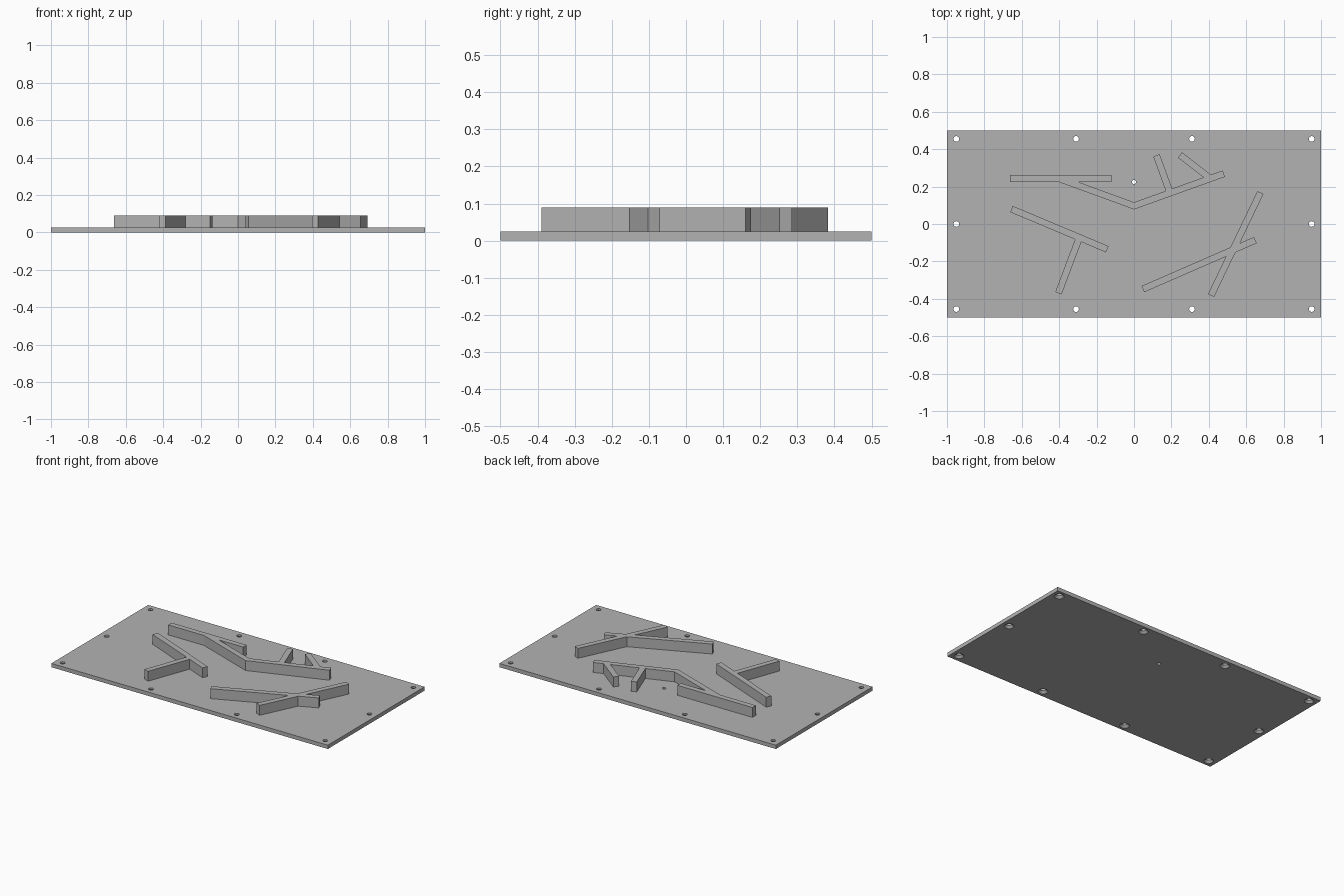
import bpy, bmesh, math
from mathutils import Vector

cube = bpy.data.objects.get("Cube")
if cube:
    bpy.data.objects.remove(cube)

PLATE_TOP, RIB_TOP, RIB_WIDTH = 0.025, 0.09, 0.036

grey = bpy.data.materials.new("plain grey")
grey.use_nodes = True
grey.diffuse_color = (0.45, 0.45, 0.45, 1)
grey.node_tree.nodes["Principled BSDF"].inputs["Base Color"].default_value = grey.diffuse_color


def make_object(name, bm):
    bmesh.ops.recalc_face_normals(bm, faces=bm.faces)
    mesh = bpy.data.meshes.new(name)
    bm.to_mesh(mesh)
    bm.free()
    mesh.materials.append(grey)
    obj = bpy.data.objects.new(name, mesh)
    bpy.context.collection.objects.link(obj)
    return obj


def boolean(target, tool, operation):
    """Combine two solids, bake the result and discard the tool."""
    mod = target.modifiers.new("boolean", 'BOOLEAN')
    mod.operation, mod.object, mod.solver = operation, tool, 'EXACT'
    bpy.context.view_layer.objects.active = target
    bpy.ops.object.modifier_apply(modifier=mod.name)
    bpy.data.objects.remove(tool)


def strip(name, path):
    """Straight or mitred wall following a centre line."""
    pts = [Vector(p) for p in path]
    dirs = [(b - a).normalized() for a, b in zip(pts, pts[1:])]
    left, right = [], []
    for i, p in enumerate(pts):
        d0, d1 = dirs[max(i - 1, 0)], dirs[min(i, len(dirs) - 1)]
        n0 = Vector((-d0.y, d0.x))
        n = (n0 + Vector((-d1.y, d1.x))).normalized()
        offset = n * (RIB_WIDTH / 2 / n.dot(n0))
        left.append(p + offset)
        right.append(p - offset)
    bm = bmesh.new()
    base = bm.faces.new([bm.verts.new((v.x, v.y, PLATE_TOP)) for v in left + right[::-1]])
    grown = bmesh.ops.extrude_face_region(bm, geom=[base], use_keep_orig=True)["geom"]
    bmesh.ops.translate(bm, vec=(0, 0, RIB_TOP - PLATE_TOP),
                        verts=[g for g in grown if isinstance(g, bmesh.types.BMVert)])
    return make_object(name, bm)


def rib_group(name, paths):
    body = strip(name, paths[0])
    for path in paths[1:]:
        boolean(body, strip("rib_branch", path), 'UNION')


def add_lathe(bm, x, y, profile, sides=24):
    """Closed turned solid from (radius, height) pairs."""
    rings = [[bm.verts.new((x + r * math.cos(2 * math.pi * i / sides),
                            y + r * math.sin(2 * math.pi * i / sides), z))
              for i in range(sides)] for r, z in profile]
    for a, b in zip(rings, rings[1:]):
        for i in range(sides):
            j = (i + 1) % sides
            bm.faces.new((a[i], a[j], b[j], b[i]))
    bm.faces.new(rings[0][::-1])
    bm.faces.new(rings[-1])


# Base plate
bm = bmesh.new()
bmesh.ops.create_cube(bm, size=1)
bmesh.ops.scale(bm, vec=(2, 1, PLATE_TOP), verts=bm.verts)
bmesh.ops.translate(bm, vec=(0, 0, PLATE_TOP / 2), verts=bm.verts)
plate = make_object("base_plate", bm)

# Screw holes, countersunk underneath, and one small plain hole
bm = bmesh.new()
spots = [(x, y) for x in (-0.95, -0.31, 0.31, 0.95) for y in (-0.455, 0.455)]
spots += [(-0.95, 0), (0.95, 0)]
for x, y in spots:
    add_lathe(bm, x, y, [(0.029, -0.01), (0.029, 0), (0.015, 0.014), (0.015, 0.04)])
add_lathe(bm, 0, 0.225, [(0.011, -0.01), (0.011, 0.04)])
holes = make_object("hole_cutter", bm)
holes.hide_render = True
boolean(plate, holes, 'DIFFERENCE')

# Raised guide ribs
rib_group("back_ribs", [
    [(-0.40, 0.243), (0, 0.097), (0.48, 0.269)],
    [(-0.663, 0.243), (-0.12, 0.243)],
    [(0.12, 0.367), (0.192, 0.169)],
    [(0.246, 0.369), (0.41, 0.242)],
])
rib_group("right_ribs", [
    [(-0.655, 0.08), (-0.143, -0.135)],
    [(-0.404, -0.37), (-0.293, -0.075)],
])
rib_group("left_ribs", [
    [(0.048, -0.348), (0.649, -0.086)],
    [(0.676, 0.168), (0.412, -0.382)],
])
